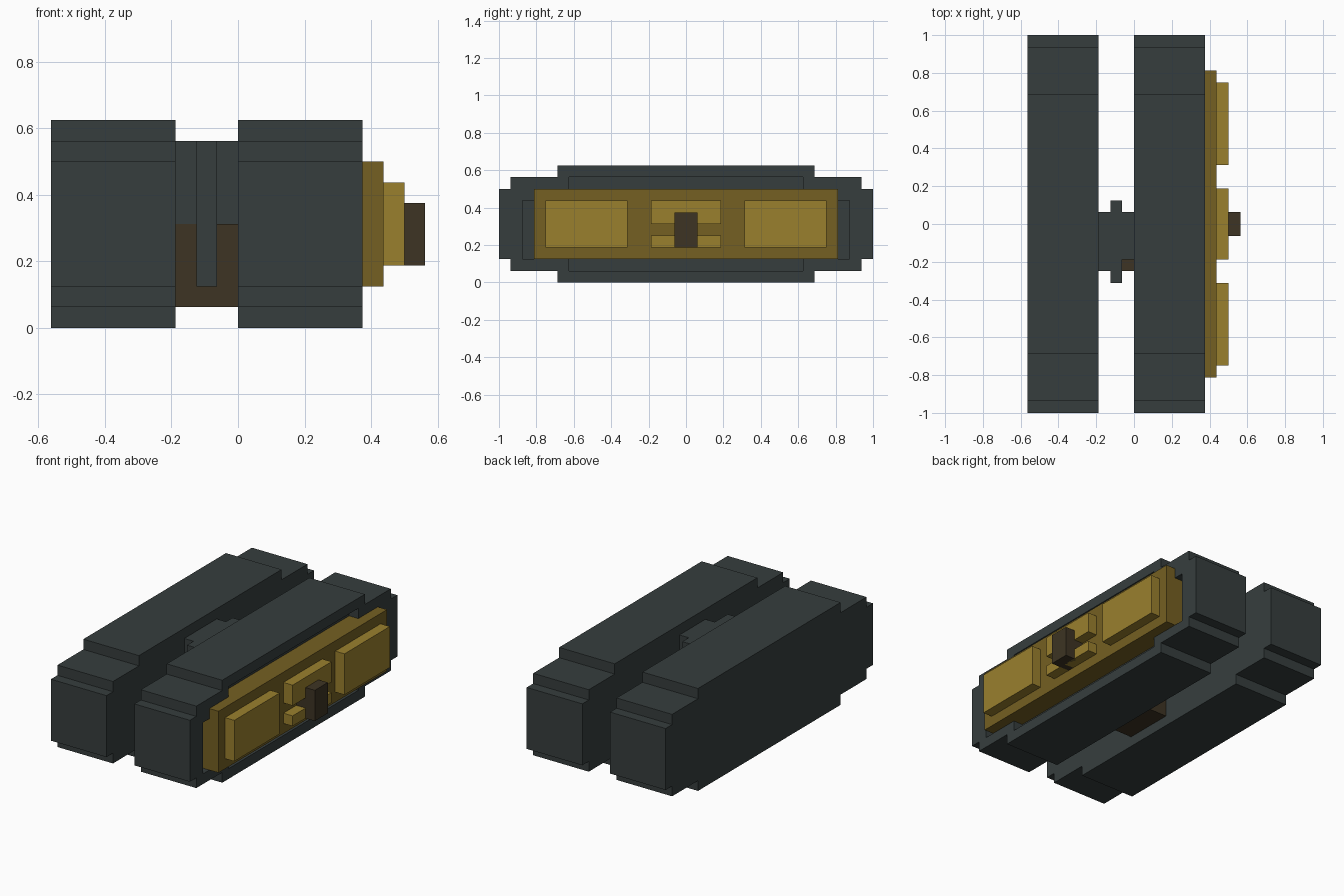
import bpy, bmesh

if "Cube" in bpy.data.objects:
    bpy.data.objects.remove(bpy.data.objects["Cube"])

U = 1 / 16  # the model sits on a sixteenth grid


def material(name, rgb):
    m = bpy.data.materials.new(name)
    m.diffuse_color = (*rgb, 1)
    m.use_nodes = True
    m.node_tree.nodes["Principled BSDF"].inputs["Base Color"].default_value = m.diffuse_color
    return m


GREY = material("dark slate", (0.037, 0.048, 0.048))
BRONZE = material("dark gold", (0.178, 0.117, 0.016))
GOLD = material("gold", (0.323, 0.216, 0.027))
BROWN = material("dark brown", (0.047, 0.034, 0.017))


def prism(name, half, x0, x1, mat):
    """Extrude a half outline (y, z), mirrored in y, from x0 to x1 (grid units)."""
    outline = half + [(-y, z) for y, z in reversed(half)]
    bm = bmesh.new()
    face = bm.faces.new([bm.verts.new((x0 * U, y * U, z * U)) for y, z in outline])
    ext = bmesh.ops.extrude_face_region(bm, geom=[face])["geom"]
    bmesh.ops.translate(bm, vec=((x1 - x0) * U, 0, 0),
                        verts=[v for v in ext if isinstance(v, bmesh.types.BMVert)])
    bmesh.ops.recalc_face_normals(bm, faces=bm.faces)
    me = bpy.data.meshes.new(name)
    bm.to_mesh(me)
    bm.free()
    me.materials.append(mat)
    ob = bpy.data.objects.new(name, me)
    bpy.context.collection.objects.link(ob)
    return ob


def box(name, x, y, z, mat):
    """Box from (min, max) ranges in grid units."""
    bm = bmesh.new()
    bmesh.ops.create_cube(bm, size=1)
    for v in bm.verts:
        v.co = [((a + b) / 2 + c * (b - a)) * U for c, (a, b) in zip(v.co, (x, y, z))]
    me = bpy.data.meshes.new(name)
    bm.to_mesh(me)
    bm.free()
    me.materials.append(mat)
    ob = bpy.data.objects.new(name, me)
    bpy.context.collection.objects.link(ob)
    return ob


# Two stepped slabs
slab = [(11, 10), (11, 9), (15, 9), (15, 8), (16, 8),
        (16, 2), (15, 2), (15, 1), (11, 1), (11, 0)]
prism("rear_slab", slab, -9, -3, GREY)
front = prism("face_slab", slab, 0, 6, GREY)

# Shallow recess in the outer face of the face slab
recess = [(10, 9), (10, 7), (14, 7), (14, 2), (10, 2), (10, 1)]
cutter = prism("recess_cutter", recess, 5, 8, GREY)
cutter.hide_render = True
mod = front.modifiers.new("recess", 'BOOLEAN')
mod.operation, mod.solver, mod.object = 'DIFFERENCE', 'EXACT', cutter
bpy.context.view_layer.objects.active = front
bpy.ops.object.modifier_apply(modifier=mod.name)
bpy.data.objects.remove(cutter)

# Connector between the slabs
box("connector_base", (-3, 0), (-4, 1), (1, 5), BROWN)
box("connector_top", (-3, -1), (-4, 1), (5, 9), GREY)
box("connector_top_set_back", (-1, 0), (-3, 1), (5, 9), GREY)
box("connector_fin", (-2, -1), (-5, 2), (2, 9), GREY)

# Gold face plate, raised panels and latch
box("face_plate", (5, 7), (-13, 13), (2, 8), BRONZE)
for side, y in (("left", (-12, -5)), ("right", (5, 12))):
    box(side + "_panel", (7, 8), y, (3, 7), GOLD)
box("middle_upper_panel", (7, 8), (-3, 3), (5, 7), GOLD)
box("middle_lower_panel", (7, 8), (-3, 3), (3, 4), GOLD)
box("latch", (7, 9), (-1, 1), (3, 6), BROWN)
